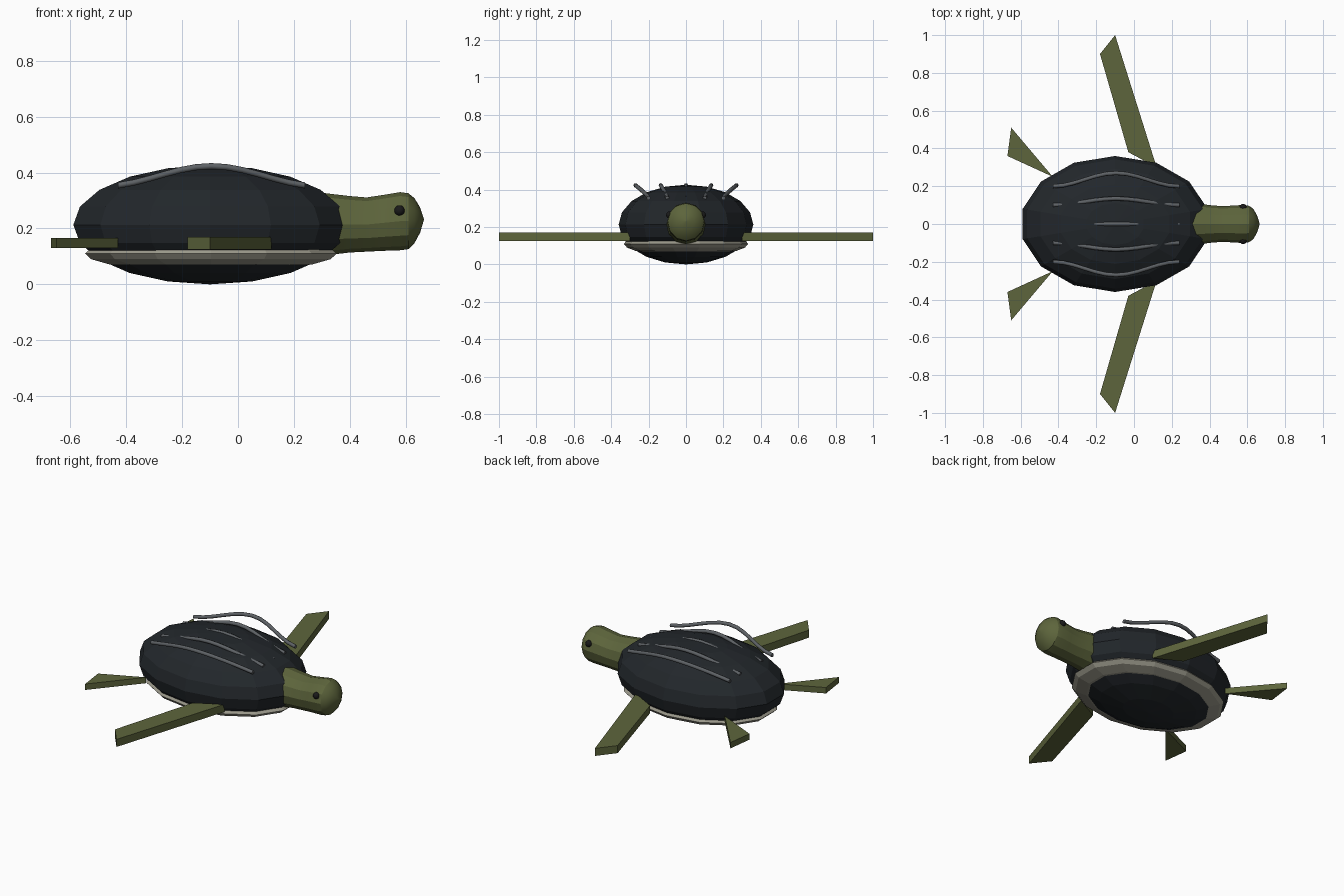
import bpy, bmesh, math
from mathutils import Matrix

if "Cube" in bpy.data.objects:
    bpy.data.objects.remove(bpy.data.objects["Cube"])


def material(name, rgb):
    m = bpy.data.materials.new(name)
    m.diffuse_color = (*rgb, 1)
    m.use_nodes = True
    m.node_tree.nodes["Principled BSDF"].inputs["Base Color"].default_value = m.diffuse_color
    return m


DARK = material("dark_shell", (0.016, 0.02, 0.024))
OLIVE = material("olive_skin", (0.11, 0.13, 0.045))
CREAM = material("pale_belly", (0.33, 0.32, 0.26))
GREY = material("ridge_grey", (0.11, 0.12, 0.13))
BLACK = material("eye_black", (0.01, 0.01, 0.01))


def finish(bm, name, mat):
    bmesh.ops.recalc_face_normals(bm, faces=bm.faces)
    me = bpy.data.meshes.new(name)
    bm.to_mesh(me)
    bm.free()
    ob = bpy.data.objects.new(name, me)
    bpy.context.collection.objects.link(ob)
    me.materials.append(mat)
    return ob


def smooth(ob, angle):
    bpy.ops.object.select_all(action='DESELECT')
    ob.select_set(True)
    bpy.context.view_layer.objects.active = ob
    bpy.ops.object.shade_smooth_by_angle(angle=math.radians(angle))


def ellipsoid(name, center, radii, mat, segs=14, rings=10):
    bm = bmesh.new()
    bmesh.ops.create_uvsphere(bm, u_segments=segs, v_segments=rings, radius=1)
    # a vertex column sits on the y axis, so the ends in x are flat
    v = max(bm.verts, key=lambda p: p.co.x + 0.001 * p.co.y)
    if abs(v.co.y) < 1e-4:
        bmesh.ops.rotate(bm, verts=bm.verts, matrix=Matrix.Rotation(math.pi / segs, 3, 'Z'))
    bmesh.ops.scale(bm, verts=bm.verts, vec=radii)
    bmesh.ops.translate(bm, verts=bm.verts, vec=center)
    return finish(bm, name, mat)


def slab(name, outline, z0, z1, mat):
    bm = bmesh.new()
    f = bm.faces.new([bm.verts.new((x, y, z0)) for x, y in outline])
    ext = bmesh.ops.extrude_face_region(bm, geom=[f])["geom"]
    top = [g for g in ext if isinstance(g, bmesh.types.BMVert)]
    bmesh.ops.translate(bm, verts=top, vec=(0, 0, z1 - z0))
    if not any(len(g.verts) == len(outline) and all(abs(p.co.z - z0) < 1e-5 for p in g.verts)
               for g in bm.faces):
        bm.faces.new([p for p in bm.verts if abs(p.co.z - z0) < 1e-5])
    return finish(bm, name, mat)


def loft(name, sections, mat, axis_up, n):
    # each section: centre point, half width in y, half height in z, in planes of constant x
    bm = bmesh.new()
    rings = []
    for (x, y, z), ry, rz in sections:
        rings.append([bm.verts.new((x, y + ry * math.sin(2 * math.pi * i / n + axis_up),
                                    z + rz * math.cos(2 * math.pi * i / n + axis_up)))
                      for i in range(n)])
    for a, b in zip(rings, rings[1:]):
        for i in range(n):
            j = (i + 1) % n
            bm.faces.new((a[i], a[j], b[j], b[i]))
    bm.faces.new(rings[0])
    bm.faces.new(rings[-1])
    return finish(bm, name, mat)


# shell and belly plate
ellipsoid("shell", (-0.1, 0, 0.213), (0.502, 0.36, 0.213), DARK)
ellipsoid("belly_plate", (-0.097, 0, 0.11), (0.462, 0.332, 0.065), CREAM)

# neck and head in one smooth body
head = loft("head", [((0.24, 0, 0.215), 0.12, 0.12), ((0.34, 0, 0.215), 0.108, 0.108),
                     ((0.40, 0, 0.215), 0.1, 0.101), ((0.46, 0, 0.214), 0.095, 0.097),
                     ((0.52, 0, 0.22), 0.097, 0.1), ((0.58, 0, 0.226), 0.101, 0.104),
                     ((0.61, 0, 0.226), 0.096, 0.1), ((0.632, 0, 0.228), 0.08, 0.08),
                     ((0.652, 0, 0.23), 0.045, 0.045), ((0.665, 0, 0.232), 0.003, 0.003)],
            OLIVE, 0, 12)
smooth(head, 25)

# paired eyes and flippers
for side, s in (("left", 1), ("right", -1)):
    eye = ellipsoid(side + "_eye", (0.578, s * 0.088, 0.264), (0.019, 0.019, 0.019), BLACK, 12, 8)
    smooth(eye, 40)
    slab(side + "_front_flipper",
         [(-0.1, s * 1.0), (-0.18, s * 0.9), (-0.03, s * 0.38), (0.12, s * 0.3)],
         0.125, 0.17, OLIVE)
    slab(side + "_rear_flipper",
         [(-0.65, s * 0.51), (-0.67, s * 0.36), (-0.43, s * 0.25)], 0.13, 0.165, OLIVE)

# five lengthwise ridges: same arch, bowed outwards
for k in range(-2, 3):
    sections = []
    for i in range(13):
        t = i / 12
        bow = 0.5 - 0.5 * math.cos(2 * math.pi * t)
        arch = 0.6 * bow + 0.4 * math.sin(math.pi * t)
        y = k * (0.1 + 0.035 * bow)
        sections.append(((-0.43 + 0.67 * t, y, 0.354 + 0.069 * arch), 0.011, 0.011))
    ridge = loft("ridge_%d" % (k + 3), sections, GREY, 0, 8)
    smooth(ridge, 60)
